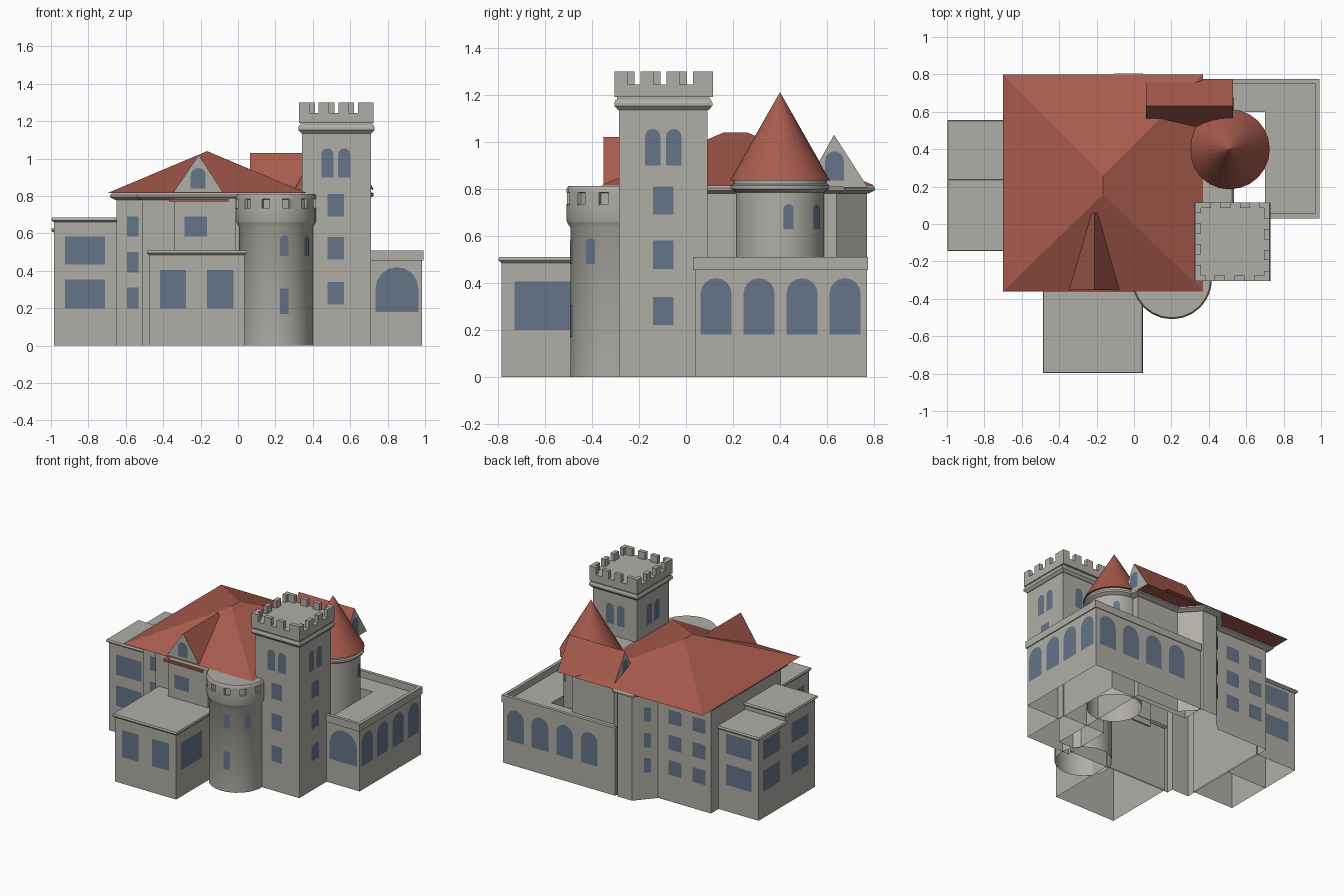
import bpy, bmesh, math
from mathutils import Vector, Matrix

if "Cube" in bpy.data.objects:
    bpy.data.objects.remove(bpy.data.objects["Cube"])


def material(name, rgb):
    m = bpy.data.materials.new(name)
    m.diffuse_color = (*rgb, 1)
    m.use_nodes = True
    m.node_tree.nodes["Principled BSDF"].inputs["Base Color"].default_value = m.diffuse_color
    return m


STONE = material("stone", (0.43, 0.42, 0.38))
TILE = material("roof_tile", (0.395, 0.105, 0.075))
GLASS = material("window_blue", (0.13, 0.178, 0.245))


def mesh(name, verts, faces, mats, smooth=False):
    me = bpy.data.meshes.new(name)
    me.from_pydata([tuple(v) for v in verts], [], faces)
    for m in mats:
        me.materials.append(m)
    bm = bmesh.new()
    bm.from_mesh(me)
    bmesh.ops.recalc_face_normals(bm, faces=bm.faces)
    bm.to_mesh(me)
    bm.free()
    ob = bpy.data.objects.new(name, me)
    bpy.context.collection.objects.link(ob)
    if smooth:
        bpy.ops.object.select_all(action='DESELECT')
        ob.select_set(True)
        bpy.context.view_layer.objects.active = ob
        bpy.ops.object.shade_smooth_by_angle(angle=math.radians(35))
    return ob


def rect(x0, x1, y0, y1):
    return [(x0, y0), (x1, y0), (x1, y1), (x0, y1)]


def outset(poly, d):
    """Move every side of a counter-clockwise outline outwards by d."""
    out, n = [], len(poly)
    for i in range(n):
        a, b, c = (Vector(poly[(i + k) % n]) for k in (-1, 0, 1))
        e, f = (b - a).normalized(), (c - b).normalized()
        n1, n2 = Vector((e.y, -e.x)), Vector((f.y, -f.x))
        out.append(tuple(b + (n1 + n2) * d / (1 + n1.dot(n2))))
    return out


def loft(name, rings, mat=STONE, bottom=True):
    """Skin a stack of outlines given as (outline, z)."""
    n = len(rings[0][0])
    verts = [(x, y, z) for poly, z in rings for x, y in poly]
    faces = [(k * n + i, k * n + (i + 1) % n, (k + 1) * n + (i + 1) % n, (k + 1) * n + i)
             for k in range(len(rings) - 1) for i in range(n)]
    faces.append(tuple(range(len(verts) - n, len(verts))))
    if bottom:
        faces.append(tuple(reversed(range(n))))
    return mesh(name, verts, faces, [mat])


def prism(name, poly, z0, z1, mat=STONE, bottom=True):
    return loft(name, [(poly, z0), (poly, z1)], mat, bottom)


def cap(name, poly, z0, z1, d):
    """Moulding that swells outwards and steps back at the top."""
    h = z1 - z0
    loft(name, [(outset(poly, d * o), z0 + h * t)
                for o, t in ((0.2, 0), (1, 0.4), (1, 0.7), (0.7, 1))])


def lathe(name, x, y, profile, mat=STONE, n=24):
    verts, faces = [], []
    for r, z in profile:
        verts += [(x + r * math.cos(2 * math.pi * i / n),
                   y + r * math.sin(2 * math.pi * i / n), z) for i in range(n)]
    for k in range(len(profile) - 1):
        for i in range(n):
            j = (i + 1) % n
            faces.append((k * n + i, k * n + j, (k + 1) * n + j, (k + 1) * n + i))
    faces.append(tuple(range((len(profile) - 1) * n, len(profile) * n)))
    return mesh(name, verts, faces, [mat], True)


def window(name, x, y, angle, w, z0, z1, arched=False):
    """Thin pane centred at x, y whose outside faces the angle (degrees, 0 = +x)."""
    h = w / 2
    out = [(-h, z0), (h, z0)]
    if arched:
        out += [(h * math.cos(t * math.pi / 8), z1 - h + h * math.sin(t * math.pi / 8)) for t in range(9)]
    else:
        out += [(h, z1), (-h, z1)]
    rot = Matrix.Rotation(math.radians(angle), 4, 'Z')
    verts = [rot @ Vector((0.0015, u, z)) + Vector((x, y, 0)) for u, z in out]
    me = bpy.data.meshes.new(name)
    me.from_pydata([tuple(v) for v in verts], [], [tuple(range(len(verts)))])
    me.materials.append(GLASS)
    bpy.context.collection.objects.link(bpy.data.objects.new(name, me))


FRONT, RIGHT, BACK, LEFT = -90, 0, 90, 180
FLOORS = [(0.20, 0.31), (0.39, 0.50), (0.585, 0.69)]

# Main house with set-back corner and rear bay
house = [(-0.51, -0.25), (0.36, -0.25), (0.36, -0.2), (0.5, -0.2), (0.5, 0.64), (0.15, 0.64),
         (0.03, 0.77), (-0.09, 0.77), (-0.21, 0.63), (-0.65, 0.63), (-0.65, -0.2), (-0.51, -0.2)]
prism("main_house", house, 0, 0.785, bottom=False)
cap("house_cornice", house, 0.78, 0.815, 0.035)
for z0, z1 in FLOORS:
    window("corner_window", -0.563, -0.2, FRONT, 0.06, z0, z1)
    window("bay_window", -0.15, 0.70, 130.6, 0.08, z0, z1)
    for x in (-0.35, -0.55):
        window("rear_window", x, 0.63, BACK, 0.11, z0, z1)

# Hipped main roof
mesh("main_roof", [(-0.70, -0.36, 0.815), (0.37, -0.36, 0.815), (0.37, 0.80, 0.815), (-0.70, 0.80, 0.815),
                   (-0.165, 0.16, 1.04), (-0.165, 0.26, 1.04)],
     [(0, 1, 4), (1, 2, 5, 4), (2, 3, 5), (3, 0, 4, 5), (3, 2, 1, 0)], [TILE])


def dormer(name, ends, eave_a, eave_b, ridge, z0, z1, along_x):
    pts = [(t, u, z) for t in ends for u, z in ((eave_a, z0), (eave_b, z0), (ridge, z1))]
    if not along_x:
        pts = [(u, t, z) for t, u, z in pts]
    ob = mesh(name, pts, [(0, 1, 2), (3, 5, 4), (0, 2, 5, 3), (1, 4, 5, 2), (0, 3, 4, 1)], [TILE, STONE])
    for p in ob.data.polygons:  # stone gables, tiled slopes
        p.material_index = 1 if len(p.vertices) == 3 else 0


# Front dormer above its wall bay
dormer("front_dormer", (-0.352, 0.06), -0.345, -0.08, -0.21, 0.82, 1.02, False)
window("front_dormer_window", -0.213, -0.352, FRONT, 0.08, 0.84, 0.95, True)
prism("front_bay", rect(-0.34, -0.01, -0.345, -0.23), 0.45, 0.79)
prism("front_bay_eave", rect(-0.37, -0.05, -0.36, -0.30), 0.77, 0.785, TILE)
window("front_bay_window", -0.225, -0.345, FRONT, 0.12, 0.585, 0.69)

# Rear dormer with a gable at both ends
dormer("rear_dormer", (0.065, 0.53), 0.505, 0.775, 0.63, 0.805, 1.03, True)
window("rear_dormer_window", 0.53, 0.632, RIGHT, 0.08, 0.835, 0.96, True)
window("rear_dormer_window", 0.065, 0.632, LEFT, 0.07, 0.87, 0.97, True)

# Front wing
wing = rect(-0.475, 0.035, -0.785, -0.24)
prism("front_wing", wing, 0, 0.49, bottom=False)
cap("front_wing_cap", wing, 0.485, 0.51, 0.012)
for x in (-0.347, -0.095):
    window("front_wing_window", x, -0.785, FRONT, 0.14, 0.20, 0.405)
for x, a in ((0.035, RIGHT), (-0.475, LEFT)):
    window("front_wing_side_window", x, -0.605, a, 0.25, 0.20, 0.405)

# Left wing in two heights
for name, y0, y1, top in (("left_wing_front", -0.13, 0.225, 0.66), ("left_wing_rear", 0.225, 0.54, 0.605)):
    block = rect(-0.983, -0.64, y0, y1)
    prism(name, block, 0, top, bottom=False)
    cap(name + "_cap", block, top, top + 0.025, 0.015)
for z0, z1 in ((0.20, 0.355), (0.435, 0.585)):
    for y, a in ((-0.13, FRONT), (0.54, BACK)):
        window("left_wing_window", -0.818, y, a, 0.215, z0, z1)
    for y in (0.05, 0.39):
        window("left_wing_side_window", -0.983, y, LEFT, 0.2, z0, z1)

# Square tower with swelling band and solid deck
tower = rect(0.343, 0.71, -0.285, 0.092)
prism("square_tower", tower, 0, 1.14, bottom=False)
cap("tower_band", tower, 1.135, 1.18, 0.02)
prism("tower_neck", outset(tower, 0.008), 1.175, 1.2)
X0, X1, Y0, Y1, T = 0.327, 0.725, -0.305, 0.115, 0.03
prism("tower_deck", rect(X0, X1, Y0, Y1), 1.19, 1.245)

# Battlements, each side starting from its own corner
M = 0.055
for i in range(4):
    x, y = i * 0.1045, i * 0.1115
    prism("merlon_front", rect(X0 + x, X0 + x + M, Y0, Y0 + T), 1.24, 1.30)
    prism("merlon_rear", rect(X1 - x - M, X1 - x, Y1 - T, Y1), 1.24, 1.30)
    prism("merlon_right", rect(X1 - T, X1, Y0 + y, Y0 + y + M), 1.24, 1.30)
    prism("merlon_left", rect(X0, X0 + T, Y1 - y - M, Y1 - y), 1.24, 1.30)
for d in (-0.045, 0.045):
    for y, a in ((-0.285, FRONT), (0.092, BACK)):
        window("tower_arched_window", 0.523 + d, y, a, 0.065, 0.90, 1.055, True)
    for x, a in ((0.71, RIGHT), (0.343, LEFT)):
        window("tower_arched_window", x, -0.097 + d, a, 0.065, 0.90, 1.055, True)
for z in (0.22, 0.46, 0.69):
    window("tower_window", 0.523, -0.285, FRONT, 0.088, z, z + 0.12)
    window("tower_window", 0.71, -0.097, RIGHT, 0.088, z, z + 0.12)

# Round front tower with corbelled top
CX, CY, R = 0.203, -0.295, 0.197
lathe("round_tower", CX, CY, [(R, 0), (R, 0.635), (0.21, 0.655), (0.213, 0.665), (0.213, 0.735), (0.2, 0.735),
                              (0.2, 0.782), (0.214, 0.785), (0.214, 0.80), (0.206, 0.812)])
for i in range(12):
    rot = Matrix.Rotation(2 * math.pi * i / 12, 2)
    block = [tuple(rot @ Vector(p) + Vector((CX, CY))) for p in rect(0.185, 0.211, -0.035, 0.035)]
    prism("tower_block", block, 0.73, 0.785)


def tower_window(cx, cy, r, deg, w, z0, z1, arched):
    a = math.radians(deg)
    window("round_window", cx + r * math.cos(a), cy + r * math.sin(a), deg, w, z0, z1, arched)


for deg in (-77, -34):
    tower_window(CX, CY, R, deg, 0.047, 0.48, 0.59, True)
tower_window(CX, CY, R, -77, 0.047, 0.17, 0.305, False)

# Round rear tower with cone roof
lathe("cone_tower", 0.512, 0.40, [(0.188, 0), (0.188, 0.785), (0.212, 0.80), (0.212, 0.815), (0.2, 0.82), (0.2, 0.84)])
lathe("cone_roof", 0.512, 0.40, [(0.19, 0.835), (0.214, 0.835), (0.001, 1.21)], TILE)
for deg in (11, 55):
    tower_window(0.512, 0.40, 0.188, deg, 0.045, 0.63, 0.735, True)

# Arcaded gallery around the rear court
gallery = [(0.70, 0.04), (0.985, 0.04), (0.985, 0.77), (0.05, 0.77), (0.05, 0.60), (0.70, 0.60)]
prism("gallery", gallery, 0, 0.46, bottom=False)
for name, r in (("front", rect(0.70, 0.992, 0.03, 0.055)), ("right", rect(0.967, 0.992, 0.03, 0.775)),
                ("rear", rect(0.05, 0.992, 0.75, 0.775))):
    prism("gallery_parapet_" + name, r, 0.455, 0.51)
window("gallery_front_window", 0.85, 0.04, FRONT, 0.23, 0.18, 0.42, True)
for i in range(4):
    window("gallery_side_window", 0.985, 0.128 + i * 0.183, RIGHT, 0.133, 0.18, 0.42, True)
    window("gallery_rear_window", 0.88 - i * 0.205, 0.77, BACK, 0.14, 0.18, 0.42, True)
